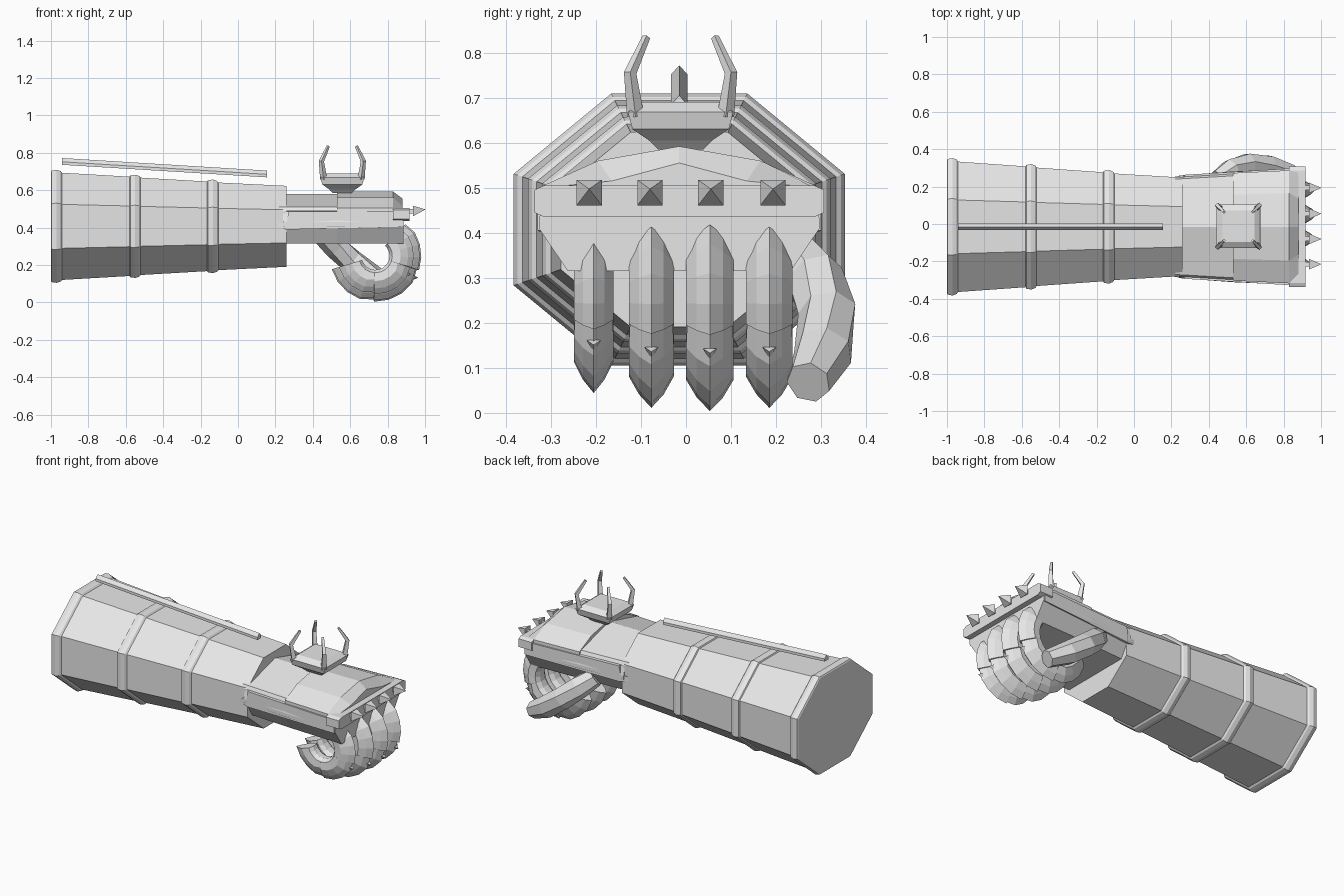
import bpy, bmesh, math
from mathutils import Vector

if "Cube" in bpy.data.objects:
    bpy.data.objects.remove(bpy.data.objects["Cube"])

steel = bpy.data.materials.new("light_grey_steel")
steel.diffuse_color = (0.8, 0.8, 0.8, 1)
steel.use_nodes = True
steel.node_tree.nodes["Principled BSDF"].inputs["Base Color"].default_value = steel.diffuse_color
CY = -0.015  # centre line of the arm


def finish(name, bm):
    bmesh.ops.recalc_face_normals(bm, faces=bm.faces)
    me = bpy.data.meshes.new(name)
    bm.to_mesh(me)
    bm.free()
    me.materials.append(steel)
    ob = bpy.data.objects.new(name, me)
    bpy.context.collection.objects.link(ob)
    return ob


def loft(name, rings):
    """Skin closed rings of equal length and cap both ends."""
    bm = bmesh.new()
    vs = [[bm.verts.new(p) for p in ring] for ring in rings]
    n = len(vs[0])
    for a, b in zip(vs, vs[1:]):
        for i in range(n):
            j = (i + 1) % n
            bm.faces.new((a[i], a[j], b[j], b[i]))
    bm.faces.new(vs[0])
    bm.faces.new(vs[-1])
    return finish(name, bm)


def mirrored(half):
    """Full section from a half profile of (offset, height), first and last may lie on the axis."""
    return half + [(-w, h) for w, h in reversed(half) if w > 1e-6]


def section(x, half, wide=1.0):
    return [(x, CY + w * wide, z) for w, z in mirrored(half)]


def tube(name, points, radii, sides, side_axis=(0, 0, 1), turn=0.0):
    rings = []
    pts = [Vector(p) for p in points]
    for i, p in enumerate(pts):
        d = (pts[min(i + 1, len(pts) - 1)] - pts[max(i - 1, 0)]).normalized()
        u = d.cross(Vector(side_axis)).normalized()
        v = d.cross(u)
        rings.append([p + radii[i] * (u * math.cos(a) + v * math.sin(a))
                      for a in (turn + math.tau * k / sides for k in range(sides))])
    return loft(name, rings)


# Forearm: tapered octagon with three raised bands
def octagon(x, grow):
    s = 1 - 0.27 * (x + 1) / 1.26
    half = [(0.15, 0.30), (0.365, 0.123), (0.365, -0.123), (0.15, -0.30)]
    k = (s * 0.355 + grow) / 0.365
    return [(x, CY + w * k, 0.407 + h * k) for w, h in mirrored(half)]


stations = [(-1.0, 0.0)]
for start in (-1.0, -0.58, -0.165):
    if start > -1:
        stations.append((start, 0.0))
    stations += [(start + 0.004, 0.008), (start + 0.03, 0.015),
                 (start + 0.052, 0.008), (start + 0.06, -0.002)]
stations.append((0.26, 0.004))
loft("forearm_shell", [octagon(x, g) for x, g in stations])

# Top rod along the forearm
rod = [(0, 0), (0.018, -0.02), (0.018, -0.036)]
loft("forearm_rod", [section(x, [(w, z + h) for w, h in rod])
                     for x, z in ((-0.94, 0.772), (0.155, 0.705))])

# Hand body with chamfered palm
palm = [(0.24, 0.50), (0.30, 0.485), (0.315, 0.43), (0.315, 0.41), (0.25, 0.315)]
loft("hand_body", [section(0.24, palm, 0.87), section(0.53, palm, 0.94),
                   section(0.885, palm, 0.99)])

# Back-of-hand plates with a central ridge
rear = [(0, 0.58), (0.26, 0.51), (0.27, 0.49)]
loft("rear_hand_plate", [section(0.22, rear, 0.98), section(0.54, rear, 1.05)])
front = [(0, 0.592), (0.17, 0.56), (0.285, 0.505), (0.285, 0.48)]
low = [(0, 0.555), (0.15, 0.515), (0.30, 0.50), (0.30, 0.48)]
loft("front_hand_plate", [section(0.53, front, 1.01), section(0.83, front, 1.06),
                          section(0.88, low, 1.0)])

# Side guards running back over the wrist
for side, label in ((-1, "right"), (1, "left")):
    def guard(x, y, lo, hi):
        return [(x, CY + side * (y + dy), z) for dy, z in
                ((-0.05, lo), (0, lo), (0, hi), (-0.05, hi))]
    loft(label + "_side_guard", [guard(0.19, 0.262, 0.405, 0.425), guard(0.26, 0.275, 0.39, 0.43),
                                 guard(0.27, 0.278, 0.39, 0.485), guard(0.88, 0.315, 0.405, 0.485)])

# Knuckle bar
bar = [(0.30, 0.505), (0.322, 0.495), (0.322, 0.445), (0.30, 0.435)]
loft("knuckle_bar", [section(0.83, bar), section(0.918, bar)])

# Knuckle spikes
for i, y in enumerate((-0.215, -0.08, 0.055, 0.193)):
    def square(x, r, z):
        return [(x, y + a * r, z + b * r) for a, b in ((-1, -1), (1, -1), (1, 1), (-1, 1))]
    loft(f"knuckle_spike_{i + 1}", [square(0.91, 0.012, 0.487), square(0.935, 0.012, 0.487),
                                    square(0.936, 0.028, 0.489), square(1.0, 0.001, 0.497)])

# Curled fingers: ridged section swept round an arc in three overlapping joints
fingers = ((-0.205, 0.205, 0.044), (-0.077, 0.238, 0.050),
           (0.053, 0.245, 0.053), (0.185, 0.238, 0.052))
for i, (y, R, w) in enumerate(fingers):
    def finger_ring(deg, k):
        a = math.radians(deg)
        half = [(0, R * k), (w * 0.55, R * k - 0.03), (w * k, R * k - 0.07),
                (w * 0.9, R - 0.115), (w * 0.4, R - 0.13)]
        return [(0.735 + r * math.cos(a), y + o, 0.249 + r * math.sin(a))
                for o, r in mirrored(half)]
    rings = []
    for a0, a1 in ((47, -18), (-18, -92), (-92, -163)):
        for s in range(5):
            rings.append(finger_ring(a0 + (a1 - a0) * s / 4 - (0.5 if s == 0 else 0),
                                     1.0 if s else 0.95))
    loft(f"finger_{i + 1}", rings)

    # Small barb on the middle joint
    a = math.radians(-27)
    c, s = math.cos(a), math.sin(a)
    base = Vector((0.735 + (R - 0.012) * c, y, 0.249 + (R - 0.012) * s))
    t, out = Vector((s, 0, -c)), Vector((c, 0, s))
    rim = [base + Vector((0, 0.016, 0)), base + t * 0.03, base - Vector((0, 0.016, 0))]
    tip = base + out * 0.022
    loft(f"finger_barb_{i + 1}", [rim, [tip + (p - base) * 0.04 for p in rim]])

# Thumb reaching down and forward beneath the hand
tube("thumb", [(0.45, 0.235, 0.36), (0.52, 0.285, 0.30), (0.61, 0.315, 0.22),
               (0.72, 0.305, 0.135), (0.84, 0.272, 0.068)],
     [0.055, 0.066, 0.066, 0.066, 0.05], 7)

# Mount on the back of the hand: faceted bowl with a shallow lid
rings = []
for z, r in ((0.585, 0.05), (0.605, 0.07), (0.63, 0.107), (0.668, 0.117), (0.69, 0.085)):
    rings.append([(0.558 + a * r, -0.012 + b * r, z)
                  for a, b in ((-1, -1), (1, -1), (1, 1), (-1, 1))])
loft("mount_bowl", rings)

# Four bent prongs leaning inward
for sx in (-1, 1):
    for sy in (-1, 1):
        path = [(0.558 + sx * o, -0.012 + sy * o, z)
                for o, z in ((0.10, 0.66), (0.112, 0.755), (0.076, 0.835))]
        tube(f"prong_{'front' if sy < 0 else 'back'}_{'inner' if sx < 0 else 'outer'}",
             path, [0.019, 0.014, 0.009], 4, (sx, -sy, 0), math.pi / 4)
